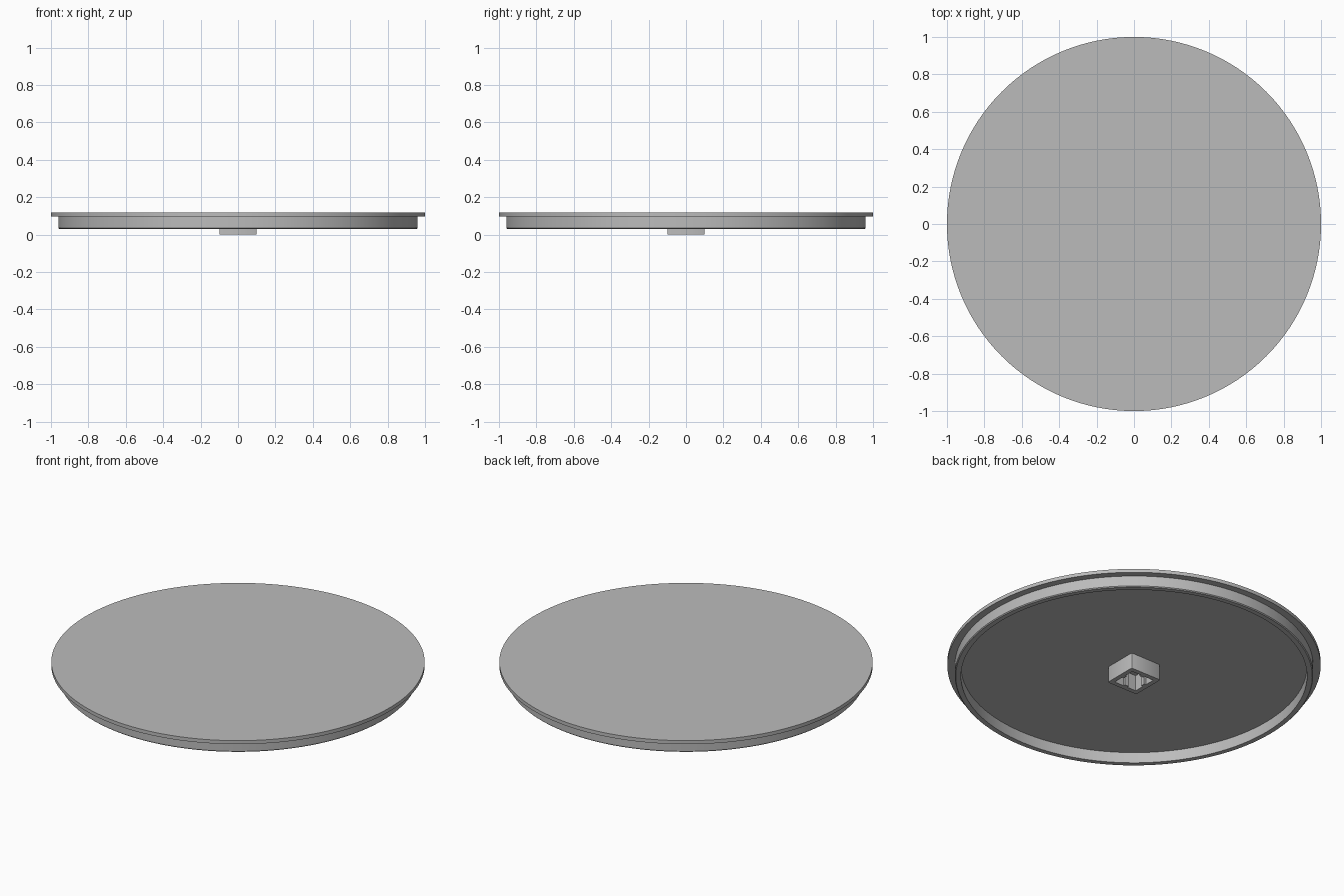
import bpy, bmesh, math
from mathutils import Matrix

if "Cube" in bpy.data.objects:
    bpy.data.objects.remove(bpy.data.objects["Cube"])

grey = bpy.data.materials.new("light grey")
grey.diffuse_color = (0.5, 0.5, 0.5, 1)
grey.use_nodes = True
grey.node_tree.nodes["Principled BSDF"].inputs["Base Color"].default_value = grey.diffuse_color


def finish(obj):
    obj.data.materials.clear()
    obj.data.materials.append(grey)
    bpy.ops.object.select_all(action='DESELECT')
    obj.select_set(True)
    bpy.context.view_layer.objects.active = obj
    bpy.ops.object.shade_smooth_by_angle(angle=math.radians(35))


def lathe(name, profile, steps=128):
    """Spin a (radius, z) profile around the z axis."""
    bm = bmesh.new()
    verts = [bm.verts.new((r, 0, z)) for r, z in profile]
    edges = [bm.edges.new(pair) for pair in zip(verts, verts[1:])]
    bmesh.ops.spin(bm, geom=verts + edges, cent=(0, 0, 0), axis=(0, 0, 1),
                   angle=math.tau, steps=steps, use_duplicate=False)
    bmesh.ops.remove_doubles(bm, verts=bm.verts, dist=1e-5)
    bmesh.ops.recalc_face_normals(bm, faces=bm.faces)
    mesh = bpy.data.meshes.new(name)
    bm.to_mesh(mesh)
    bm.free()
    obj = bpy.data.objects.new(name, mesh)
    bpy.context.collection.objects.link(obj)
    finish(obj)


def four_fold(points):
    """Repeat one side's outline around all four sides."""
    return [(x * c - y * s, x * s + y * c)
            for c, s in ((1, 0), (0, 1), (-1, 0), (0, -1)) for x, y in points]


def prism(name, outlines, z0, z1):
    """Extrude flat outlines; inner ones become holes."""
    curve = bpy.data.curves.new(name + "_outline", 'CURVE')
    curve.dimensions = '2D'
    curve.fill_mode = 'BOTH'
    curve.extrude = (z1 - z0) / 2
    for pts in outlines:
        spline = curve.splines.new('POLY')
        spline.points.add(len(pts) - 1)
        for p, (x, y) in zip(spline.points, pts):
            p.co = (x, y, 0, 1)
        spline.use_cyclic_u = True
    temp = bpy.data.objects.new(name + "_temp", curve)
    bpy.context.collection.objects.link(temp)
    mesh = bpy.data.meshes.new_from_object(
        temp.evaluated_get(bpy.context.evaluated_depsgraph_get()))
    bpy.data.objects.remove(temp)
    mesh.transform(Matrix.Translation((0, 0, (z0 + z1) / 2)))
    bm = bmesh.new()
    bm.from_mesh(mesh)
    bmesh.ops.remove_doubles(bm, verts=bm.verts, dist=1e-5)
    bmesh.ops.recalc_face_normals(bm, faces=bm.faces)
    bm.to_mesh(mesh)
    bm.free()
    mesh.name = name
    obj = bpy.data.objects.new(name, mesh)
    bpy.context.collection.objects.link(obj)
    finish(obj)


# Round plate with a lip and a hanging rim below
lathe("round_lid", [(0, 0.117), (1, 0.117), (1, 0.096), (0.96, 0.096),
                    (0.96, 0.035), (0.955, 0.03), (0.927, 0.03),
                    (0.927, 0.093), (0, 0.093)])

# Square socket under the centre, with rounded corners and a grip rib per side
a, c = 0.1, 0.008
h, rib, d = 0.073, 0.012, 0.012
outer = four_fold([(a, -a + c), (a, a - c), (a - c * 0.3, a - c * 0.3)])
inner = four_fold([(h, -h), (h, -rib), (h - d, -rib), (h - d, rib), (h, rib)])
prism("centre_socket", [outer, inner], 0, 0.1)
